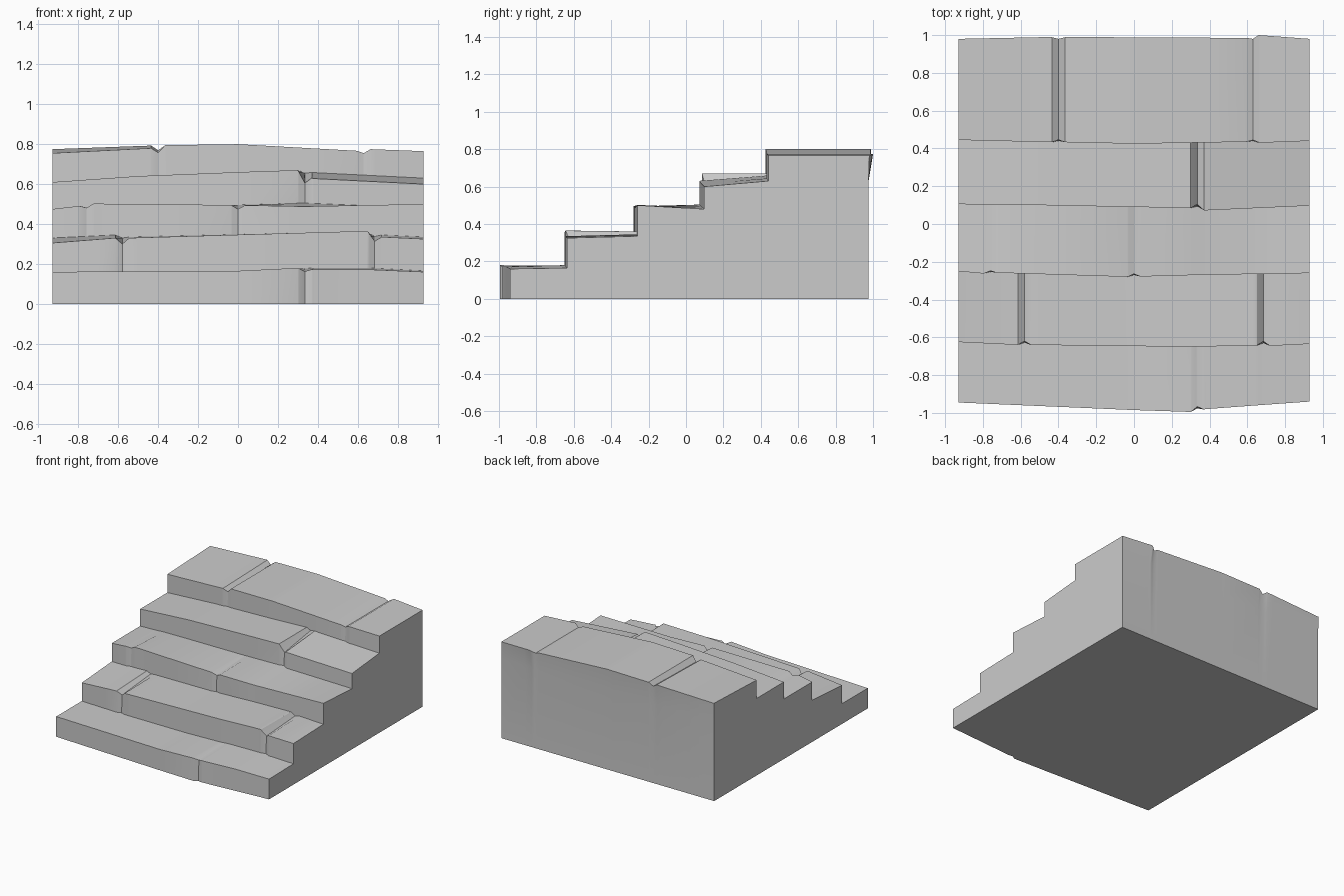
import bpy, bmesh

if "Cube" in bpy.data.objects:
    bpy.data.objects.remove(bpy.data.objects["Cube"])

HALF = 0.93
W = 0.035            # half width of a chip in a step edge


def lerp(rows, x, k):
    """Value of column k at x along a polyline of rows."""
    for a, b in zip(rows, rows[1:]):
        if x <= b[0] + 1e-6:
            return a[k] + (b[k] - a[k]) * (x - a[0]) / (b[0] - a[0])
    return rows[-1][k]


class Step:
    """edge: (x, front y, front z, back z); chips: (x, y depth, z depth, back z depth)."""

    def __init__(self, edge, chips):
        self.edge, self.chips = edge, chips

    def stations(self):
        return [e[0] for e in self.edge] + [c[0] + d for c in self.chips for d in (-W, 0, W)]

    def at(self, x):
        y, zf, zb = (lerp(self.edge, x, k) for k in (1, 2, 3))
        base = y
        for cx, dy, dz, db in self.chips:
            f = max(0, 1 - abs(x - cx) / W)
            y, zf, zb, base = y + f * dy, zf - f * dz, zb - f * db, base + f * dy * 0.6
        return y, zf, zb, base


# Worn, uneven steps from bottom to top
step1 = Step([(-.93, -.945, .16, .16), (0, -.985, .165, .165), (.305, -.995, .18, .175),
              (.38, -.98, .172, .18), (.65, -.96, .172, .18), (.93, -.94, .16, .165)],
             [(.335, .022, .015, 0)])
step2 = Step([(-.93, -.625, .305, .33), (-.615, -.64, .33, .345), (-.545, -.64, .33, .335),
              (.3, -.65, .355, .355), (.645, -.643, .365, .36), (.72, -.645, .335, .345),
              (.93, -.635, .325, .335)],
             [(-.58, .02, .03, .01), (.685, .023, .035, .015)])
step3 = Step([(-.93, -.25, .475, .475), (-.8, -.262, .49, .48), (-.72, -.258, .502, .485),
              (-.03, -.28, .495, .495), (.33, -.27, .488, .505), (.93, -.26, .50, .48)],
             [(-.76, .012, .015, 0), (0, .015, .02, 0)])
step4 = Step([(-.93, .105, .61, .61), (-.5, .1, .64, .64), (0, .09, .66, .66),
              (.3, .085, .67, .67), (.375, .072, .628, .658), (.93, .097, .6, .63)],
             [(.335, .025, .045, .01)])
step5 = Step([(-.93, .445, .755, .775), (-.435, .433, .78, .793), (-.365, .433, .795, .795),
              (0, .425, .8, .8), (.595, .435, .767, .767), (.665, .43, .775, .775),
              (.93, .44, .765, .765)],
             [(-.4, .013, .03, .025), (.63, .012, .016, .016)])
steps = [step1, step2, step3, step4, step5]

# Rear lip of the top landing
rear = [(-.93, .98), (-.44, .99), (-.4, .98), (-.36, .99), (.6, .985), (.63, .98),
        (.66, 1.0), (.93, .98)]


def section(x):
    vals = [s.at(x) for s in steps]
    pts = [(vals[0][3], 0)]
    for i, (y, zf, zb, base) in enumerate(vals):
        back = vals[i + 1][3] if i < 4 else lerp(rear, x, 1)
        pts += [(y, zf), (back, zb)]
    return pts + [(.976, .63), (.976, 0)]


# Staircase: loft the stepped section across the width and cap the sides
xs = sorted({round(x, 3) for s in steps for x in s.stations()} | {r[0] for r in rear})
bm = bmesh.new()
rings = [[bm.verts.new((x, y, z)) for y, z in section(x)] for x in xs]
n = len(rings[0])
for a, b in zip(rings, rings[1:]):
    for i in range(n):
        j = (i + 1) % n
        bm.faces.new((a[i], b[i], b[j], a[j]))
bm.faces.new(rings[0])
bm.faces.new(rings[-1][::-1])
bmesh.ops.recalc_face_normals(bm, faces=bm.faces)
mesh = bpy.data.meshes.new("stone_steps")
bm.to_mesh(mesh)
bm.free()
stairs = bpy.data.objects.new("stone_steps", mesh)
bpy.context.collection.objects.link(stairs)
bpy.context.view_layer.objects.active = stairs
stairs.select_set(True)
bpy.ops.object.shade_smooth_by_angle(angle=0.5)
